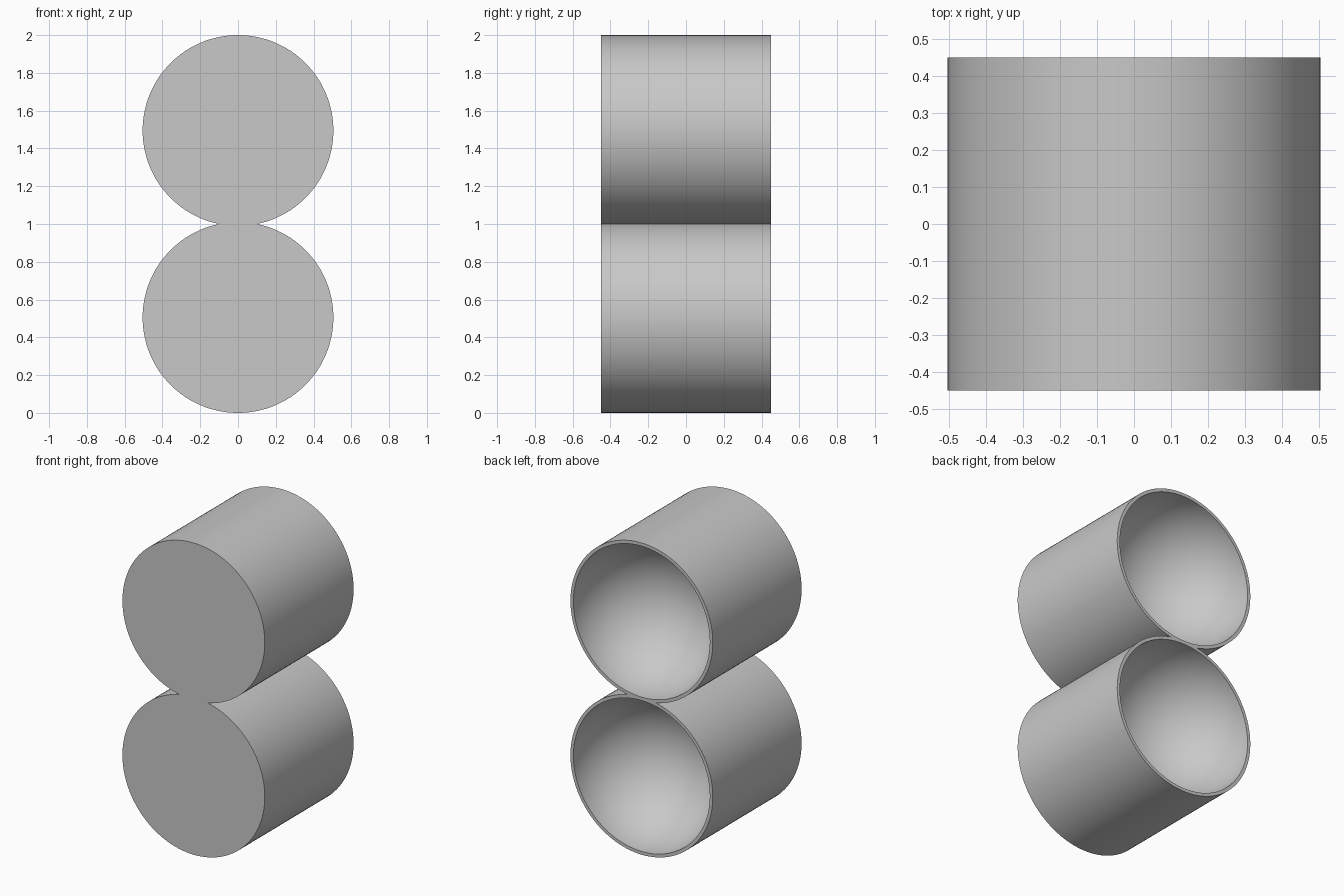
import bpy, bmesh, math
from mathutils import Vector

if "Cube" in bpy.data.objects:
    bpy.data.objects.remove(bpy.data.objects["Cube"])

RADIUS, BOWL, HALF = 0.505, 0.484, 0.45
SIDES, RINGS = 128, 32

grey = bpy.data.materials.new("plain grey")
grey.use_nodes = True
colour = (0.58, 0.58, 0.58, 1)
grey.diffuse_color = colour
grey.node_tree.nodes["Principled BSDF"].inputs["Base Color"].default_value = colour


def make_cup(name, z):
    """Solid drum along y with a hemispherical bowl sunk into its back."""
    profile = [(0, -HALF), (RADIUS, -HALF), (RADIUS, HALF)]
    for i in range(RINGS + 1):
        a = math.pi / 2 * i / RINGS
        profile.append((BOWL * math.cos(a), HALF - BOWL * math.sin(a)))
    bm = bmesh.new()
    verts = [bm.verts.new((0, y, r)) for r, y in profile]
    edges = [bm.edges.new(pair) for pair in zip(verts, verts[1:])]
    bmesh.ops.spin(bm, geom=verts + edges, cent=(0, 0, 0), axis=(0, 1, 0),
                   angle=math.tau, steps=SIDES, use_duplicate=False)
    bmesh.ops.remove_doubles(bm, verts=bm.verts, dist=1e-5)
    # Merge the front fan into one flat disc
    front = [v for v in bm.verts if (v.co - Vector((0, -HALF, 0))).length < 1e-4]
    bmesh.ops.dissolve_verts(bm, verts=front)
    bmesh.ops.recalc_face_normals(bm, faces=bm.faces)
    bmesh.ops.translate(bm, verts=bm.verts, vec=(0, 0, z))
    mesh = bpy.data.meshes.new(name)
    bm.to_mesh(mesh)
    bm.free()
    mesh.materials.append(grey)
    obj = bpy.data.objects.new(name, mesh)
    bpy.context.collection.objects.link(obj)
    return obj


# Two cups, slightly overlapping, fused into one body
body = make_cup("twin_cup_body", RADIUS)
upper = make_cup("upper_cup", 2 - RADIUS)

union = body.modifiers.new("fuse", "BOOLEAN")
union.operation = "UNION"
union.solver = "EXACT"
union.object = upper

bpy.ops.object.select_all(action="DESELECT")
body.select_set(True)
bpy.context.view_layer.objects.active = body
bpy.ops.object.modifier_apply(modifier=union.name)
bpy.data.objects.remove(upper)
bpy.ops.object.shade_smooth_by_angle(angle=math.radians(30))
